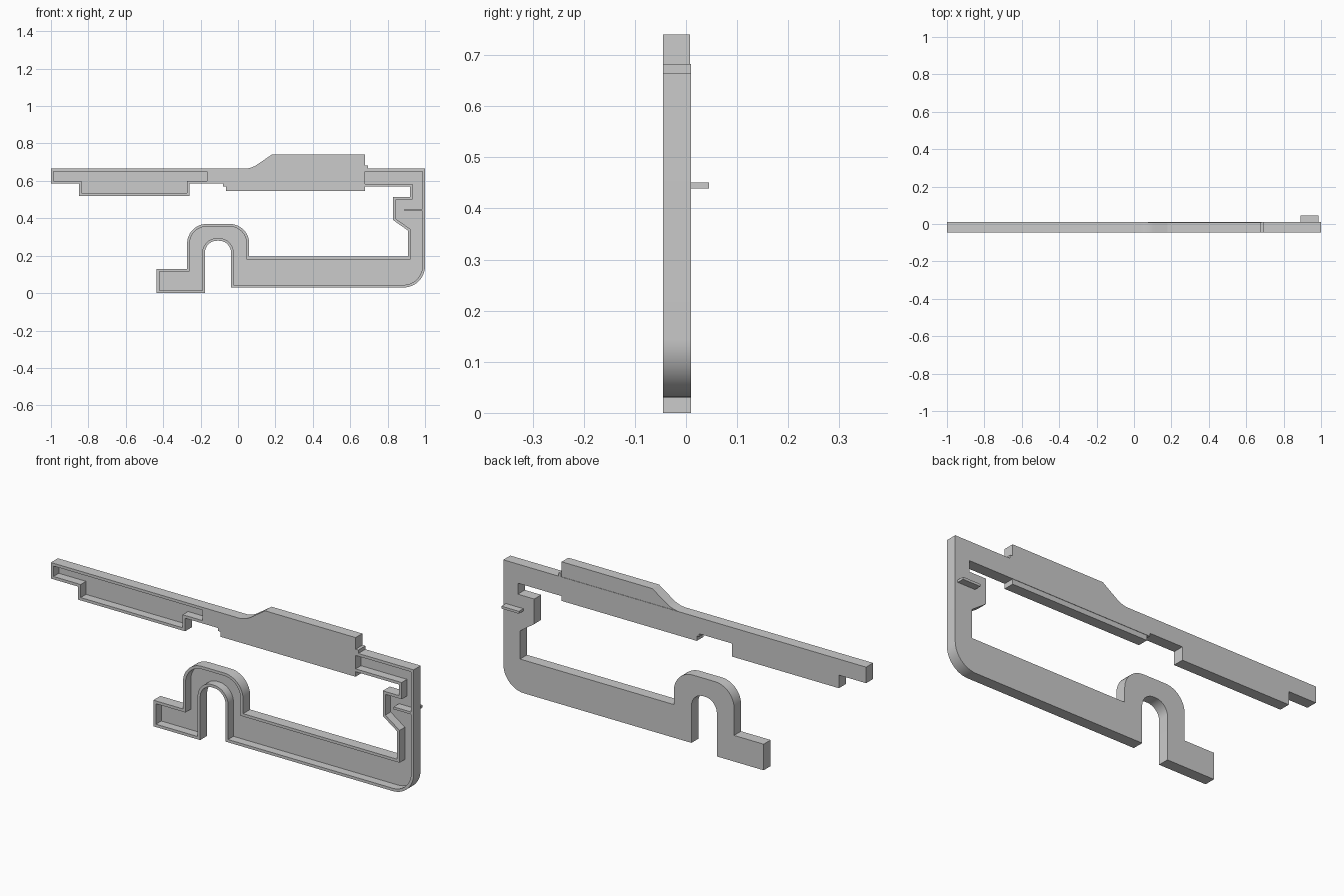
import bpy, bmesh, math
from mathutils import Vector

if "Cube" in bpy.data.objects:
    bpy.data.objects.remove(bpy.data.objects["Cube"])

WALL, FRONT, BACK, FLOOR = 0.014, -0.045, 0.01, -0.003


def rounded(pts, steps=12):
    """Turn (x, z[, radius]) corners into a loop with arcs."""
    out = []
    n = len(pts)
    for i, p in enumerate(pts):
        c = Vector(p[:2])
        if len(p) == 2:
            out.append(c)
            continue
        a = (Vector(pts[i - 1][:2]) - c).normalized()
        b = (Vector(pts[(i + 1) % n][:2]) - c).normalized()
        half = a.angle(b) / 2
        r = p[2]
        mid = c + (a + b).normalized() * (r / math.sin(half))
        t = r / math.tan(half)
        va, vb = c + a * t - mid, c + b * t - mid
        a0 = math.atan2(va.y, va.x)
        sweep = math.atan2(vb.y, vb.x) - a0
        sweep = (sweep + math.pi) % (2 * math.pi) - math.pi
        for k in range(steps + 1):
            ang = a0 + sweep * k / steps
            out.append(mid + Vector((math.cos(ang), math.sin(ang))) * r)
    return out


def inset(loop, d):
    """Mitred inward offset of a clockwise loop."""
    out = []
    for i, p in enumerate(loop):
        a = (p - loop[i - 1]).normalized()
        b = (loop[(i + 1) % len(loop)] - p).normalized()
        na, nb = Vector((a.y, -a.x)), Vector((b.y, -b.x))
        out.append(p + (na + nb) * (d / (1 + na.dot(nb))))
    return out


def slab(name, loop, y0, y1):
    """Extrude an x-z loop along y."""
    bm = bmesh.new()
    f = bm.faces.new([bm.verts.new((p[0], y0, p[1])) for p in loop])
    ext = bmesh.ops.extrude_face_region(bm, geom=[f], use_keep_orig=True)
    bmesh.ops.translate(bm, vec=(0, y1 - y0, 0),
                        verts=[v for v in ext["geom"] if isinstance(v, bmesh.types.BMVert)])
    bmesh.ops.recalc_face_normals(bm, faces=bm.faces)
    me = bpy.data.meshes.new(name)
    bm.to_mesh(me)
    bm.free()
    ob = bpy.data.objects.new(name, me)
    bpy.context.collection.objects.link(ob)
    return ob


def box(x0, x1, z0, z1):
    return [(x0, z0), (x0, z1), (x1, z1), (x1, z0)]


# Outline: raised block on the top beam
block_top = [(0.07, .665, .13), (.18, .74), (.68, .74), (.68, .682), (.695, .682), (.695, .665)]
block_bottom = [(.68, .57), (.68, .545), (-.065, .545), (-.065, .57), (-.08, .57), (-.08, .585)]
# Outline: right side, lower arm, arch and foot
lower_arm = [(1, .665), (1, .03, .115), (-.037, .03), (-.037, .28, .065), (-.177, .28, .065),
             (-.177, 0), (-.435, 0), (-.435, .13), (-.272, .13), (-.272, .37, .105),
             (.06, .37, .105), (.06, .195), (.908, .195), (.908, .335), (.83, .39),
             (.83, .515), (.92, .515), (.92, .57)]
# Outline: left end of the top beam
left_end = [(-.26, .585), (-.26, .52), (-.85, .52), (-.85, .585), (-1, .585), (-1, .665)]

frame = slab("frame", rounded(block_top + lower_arm + block_bottom + left_end), FRONT, BACK)

# Hollows open to the front, and the slight step on the back of the block
right_loop = inset(rounded(lower_arm + [(.68 - WALL, .57), (.68 - WALL, .665)]), WALL)
left_loop = inset(rounded(left_end + [(-.165 + WALL, .665), (-.165 + WALL, .585)]), WALL)
cutters = [slab("right_hollow_cutter", right_loop, FRONT - .05, FLOOR),
           slab("left_hollow_cutter", left_loop, FRONT - .05, FLOOR),
           slab("upper_step_cutter", box(.0, .681, .665, .8), .008, .05),
           slab("lower_step_cutter", box(-.1, .681, .5, .57), .008, .05)]
bpy.context.view_layer.objects.active = frame
for c in cutters:
    c.hide_render = True
    m = frame.modifiers.new(c.name, 'BOOLEAN')
    m.operation, m.solver, m.object = 'DIFFERENCE', 'EXACT', c
    bpy.ops.object.modifier_apply(modifier=m.name)
    bpy.data.objects.remove(c)

# Small shelf running through the right side
slab("shelf_tab", box(.89, .986, .439, .451), FRONT, .045)

bpy.ops.object.select_all(action='DESELECT')
frame.select_set(True)
bpy.context.view_layer.objects.active = frame
bpy.ops.object.shade_smooth_by_angle(angle=math.radians(30))
